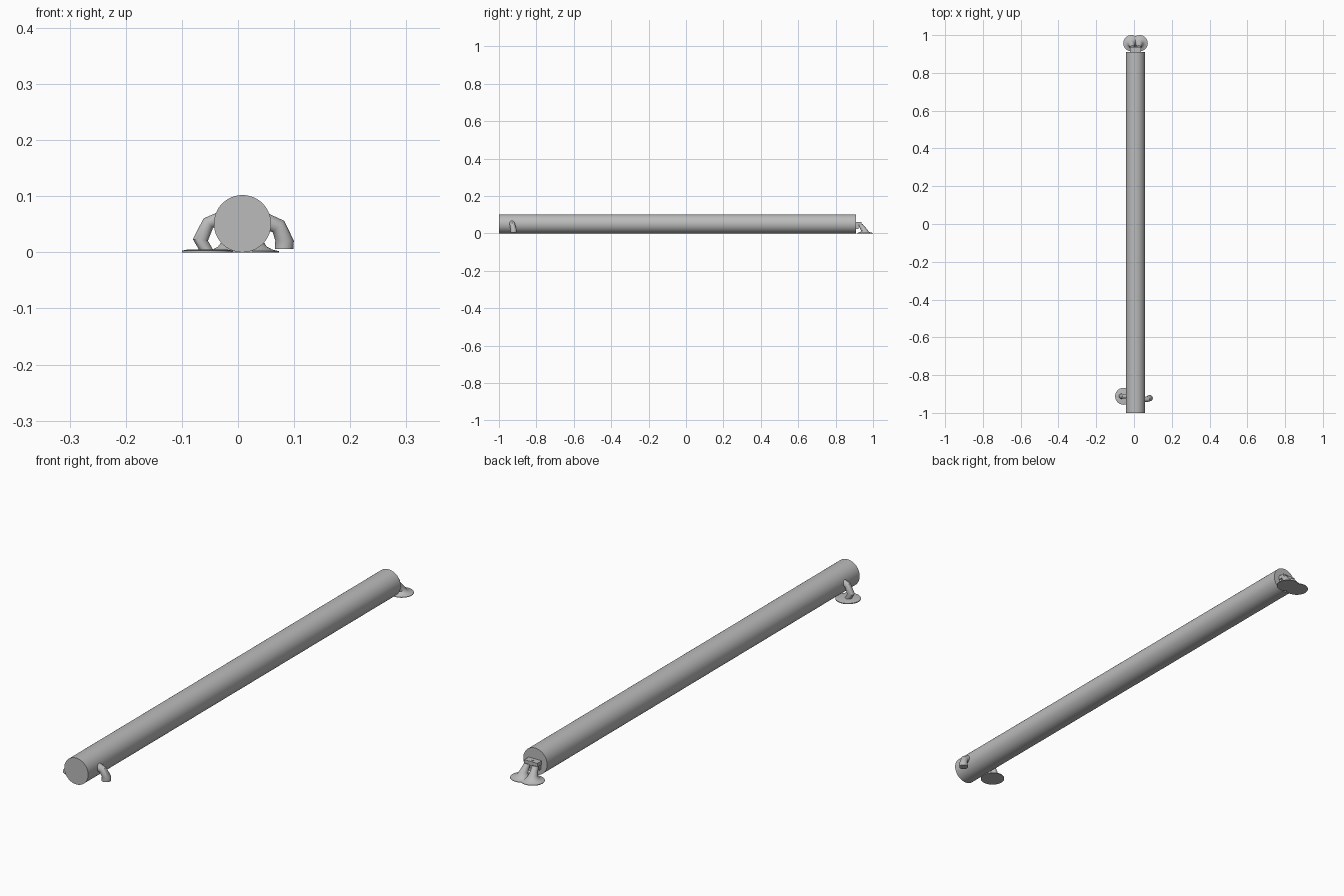
import bpy, bmesh, math
from mathutils import Vector

cube = bpy.data.objects.get("Cube")
if cube:
    bpy.data.objects.remove(cube, do_unlink=True)

grey = bpy.data.materials.new("plain grey")
grey.use_nodes = True
colour = (0.5, 0.5, 0.5, 1)
grey.diffuse_color = colour
grey.node_tree.nodes["Principled BSDF"].inputs["Base Color"].default_value = colour


def finish(name, bm, smooth=True):
    bmesh.ops.recalc_face_normals(bm, faces=bm.faces)
    mesh = bpy.data.meshes.new(name)
    bm.to_mesh(mesh)
    bm.free()
    mesh.materials.append(grey)
    obj = bpy.data.objects.new(name, mesh)
    bpy.context.collection.objects.link(obj)
    if smooth:
        bpy.ops.object.select_all(action='DESELECT')
        obj.select_set(True)
        bpy.context.view_layer.objects.active = obj
        bpy.ops.object.shade_smooth_by_angle(angle=math.radians(35))
    return obj


def loft(name, rings):
    """Skin a capped tube through (centre, normal, radius) rings."""
    bm = bmesh.new()
    loops = []
    n = 32 if name != "main_tube" else 64
    for centre, normal, radius in rings:
        nrm = Vector(normal).normalized()
        side = nrm.cross(Vector((0, 1, 0)) if abs(nrm.y) < 0.9 else Vector((1, 0, 0))).normalized()
        up = nrm.cross(side)
        loops.append([bm.verts.new(Vector(centre) + radius * (
            side * math.cos(math.tau * i / n) + up * math.sin(math.tau * i / n))) for i in range(n)])
    for a, b in zip(loops, loops[1:]):
        for i in range(n):
            bm.faces.new((a[i], a[(i + 1) % n], b[(i + 1) % n], b[i]))
    bm.faces.new(loops[0][::-1])
    bm.faces.new(loops[-1])
    return finish(name, bm)


def box(name, low, high):
    bm = bmesh.new()
    bmesh.ops.create_cube(bm, size=1)
    for v in bm.verts:
        v.co = [(a + b) / 2 + c * (b - a) for a, b, c in zip(low, high, v.co)]
    return finish(name, bm, False)


# Main tube
AXIS = 0.008
loft("main_tube", [((AXIS, y, 0.051), (0, 1, 0), 0.051) for y in (-1, 0.91)])

# Front right leg, bent down onto a flat foot
Y = -0.912
loft("right_leg", [((-0.03, Y, 0.062), (-1, 0, -0.3), 0.011),
                   ((-0.053, Y, 0.052), (-1, 0, -1), 0.012),
                   ((-0.067, Y, 0.022), (-0.1, 0, -1), 0.0135),
                   ((-0.056, Y, 0.003), (0, 0, -1), 0.0125)])
loft("right_foot", [((-0.055, Y, z), (0, 0, 1), r)
                    for z, r in ((0, 0.045), (0.003, 0.045), (0.005, 0.035))])

# Front left leg, ending in a bare stub
loft("left_leg", [((0.045, -0.93, 0.058), (1, 0, -0.3), 0.014),
                  ((0.072, -0.928, 0.046), (1, 0, -1), 0.0145),
                  ((0.083, -0.922, 0.021), (0, 0, -1), 0.0165),
                  ((0.082, -0.922, 0.006), (0, 0, -1), 0.0165)])

# Back bracket: two lugs bridged by a plate, with a cross pin
box("bracket_plate", (AXIS - 0.028, 0.905, 0.045), (AXIS + 0.028, 0.937, 0.06))
box("bracket_web", (AXIS - 0.024, 0.905, 0.025), (AXIS + 0.024, 0.922, 0.046))
loft("bracket_pin", [((AXIS, 0.925, z), (0, 0, 1), 0.004) for z in (0.05, 0.062)])

# Flared back feet, mirrored about the tube axis
profile = ((0, 0.043, 0), (0.002, 0.043, 0), (0.005, 0.031, 0), (0.010, 0.022, -0.002),
           (0.018, 0.0165, -0.005), (0.030, 0.0135, -0.013), (0.046, 0.012, -0.024))
for label, sign in (("right", -1), ("left", 1)):
    loft(f"back_{label}_foot", [((AXIS + sign * (0.022 + 0.2 * dy), 0.957 + dy, z),
                                 (0, 0.4 if z > 0.01 else 0, -1), r) for z, r, dy in profile])
